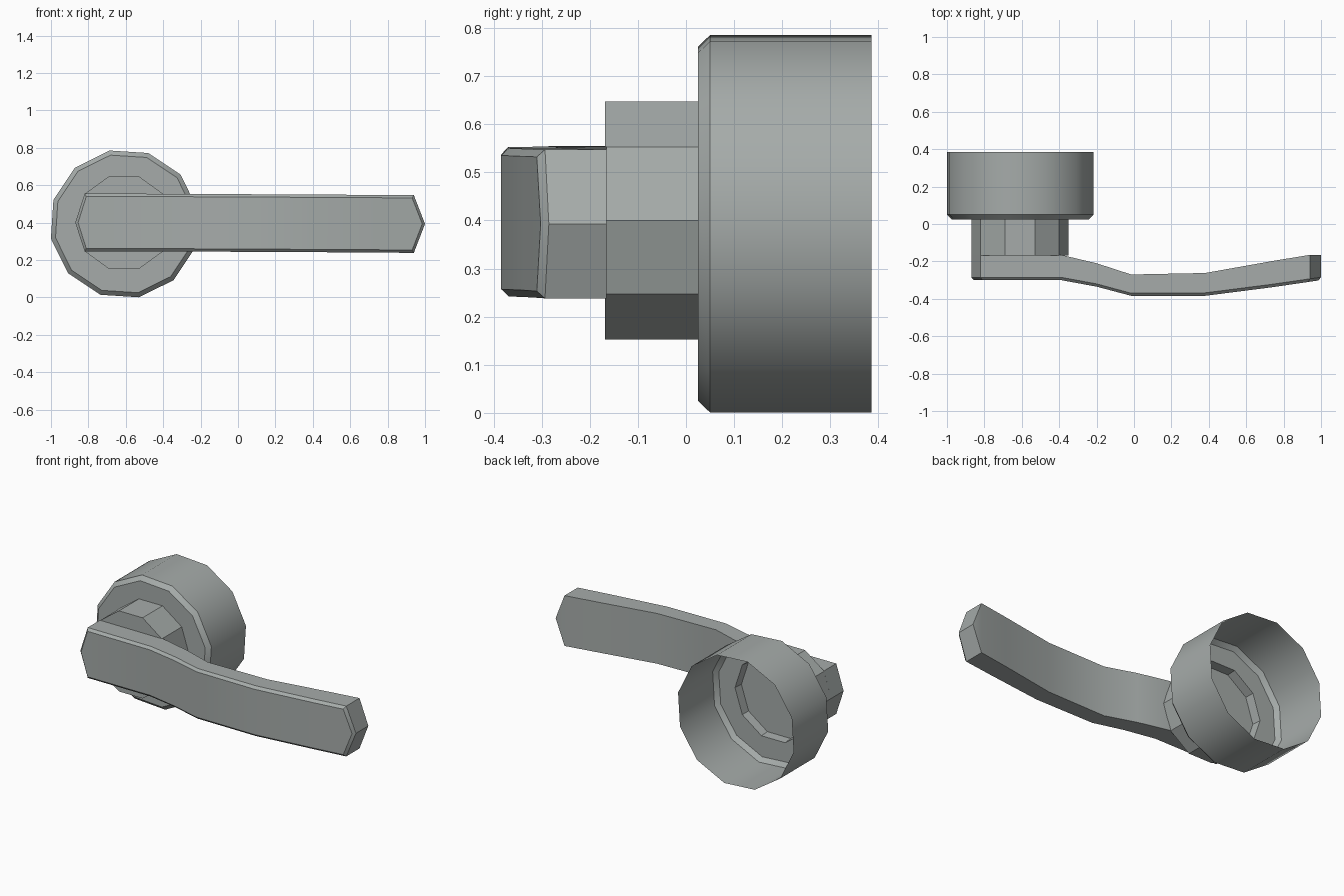
import bpy, bmesh, math

if "Cube" in bpy.data.objects:
    bpy.data.objects.remove(bpy.data.objects["Cube"])

metal = bpy.data.materials.new("grey_metal")
metal.diffuse_color = (0.38, 0.41, 0.40, 1)
metal.use_nodes = True
metal.node_tree.nodes["Principled BSDF"].inputs["Base Color"].default_value = metal.diffuse_color


def finish(name, bm):
    bmesh.ops.recalc_face_normals(bm, faces=bm.faces[:])
    me = bpy.data.meshes.new(name)
    bm.to_mesh(me)
    bm.free()
    me.materials.append(metal)
    ob = bpy.data.objects.new(name, me)
    bpy.context.collection.objects.link(ob)
    bpy.ops.object.select_all(action='DESELECT')
    bpy.context.view_layer.objects.active = ob
    ob.select_set(True)
    bpy.ops.object.shade_smooth_by_angle(angle=math.radians(32))
    return ob


def ring(bm, n, r, y, cx, cz, turn=0.0):
    return [bm.verts.new((cx + r * math.cos(turn + math.tau * i / n), y,
                          cz + r * math.sin(turn + math.tau * i / n))) for i in range(n)]


def skin(bm, a, b):
    n = len(a)
    for i in range(n):
        j = (i + 1) % n
        bm.faces.new((a[i], a[j], b[j], b[i]))


def loop_edges(bm, vs):
    return [bm.edges.get((vs[i - 1], vs[i])) for i in range(len(vs))]


NECK = (10, 0.26)
CX = -0.61

# Round rose: 12-sided open shell, chamfered front edge, hole for the neck
bm = bmesh.new()
turn = math.radians(11.3)
rings = [ring(bm, 12, r, y, -0.608, 0.393, turn)
         for r, y in ((0.4, 0.385), (0.4, 0.05), (0.375, 0.025))]
skin(bm, rings[0], rings[1])
skin(bm, rings[1], rings[2])
hole = ring(bm, *NECK, 0.025, CX, 0.4)
skin_edges = loop_edges(bm, rings[2])
hole_edges = [bm.edges.new((hole[i - 1], hole[i])) for i in range(10)]
bmesh.ops.bridge_loops(bm, edges=skin_edges + hole_edges)
finish("rose", bm)

# Neck: 10-sided block with a shallow recess seen from the back
bm = bmesh.new()
front = ring(bm, *NECK, -0.168, CX, 0.4)
back = ring(bm, *NECK, 0.025, CX, 0.4)
floor = ring(bm, 10, 0.255, -0.03, CX, 0.4)
skin(bm, front, back)
skin(bm, back, floor)
bm.faces.new(front)
bm.faces.new(floor)
finish("neck", bm)

# Lever: x, back y, bevel y, front y, bottom z, top z
stations = [(-0.82, -0.165, -0.285, -0.30, 0.246, 0.555),
            (-0.39, -0.165, -0.285, -0.30, 0.246, 0.554),
            (-0.20, -0.21, -0.32, -0.335, 0.245, 0.553),
            (-0.015, -0.27, -0.37, -0.384, 0.244, 0.552),
            (0.38, -0.262, -0.368, -0.384, 0.242, 0.550),
            (0.74, -0.198, -0.322, -0.338, 0.240, 0.548),
            (0.94, -0.165, -0.293, -0.31, 0.238, 0.547)]
tips = [(-0.87, -0.165, -0.285, -0.30, 0.4), (1.0, -0.165, -0.285, -0.302, 0.393)]

bm = bmesh.new()
loops = []
for layer, inset in ((1, 0), (2, 0), (3, 0.015)):
    last = len(stations) - 1
    top, bottom = [], []
    for k, s in enumerate(stations):
        dx = inset * 0.6 * ((k == 0) - (k == last))
        top.append(bm.verts.new((s[0] + dx, s[layer], s[5] - inset)))
        bottom.append(bm.verts.new((s[0] + dx, s[layer], s[4] + inset)))
    left, right = [bm.verts.new((t[0] + d * inset, t[layer], t[4]))
                   for t, d in zip(tips, (1, -1))]
    loops.append([left] + top + [right] + bottom[::-1])
    if layer != 2:  # back and front faces
        bm.faces.new((left, top[0], bottom[0]))
        bm.faces.new((right, bottom[-1], top[-1]))
        for k in range(last):
            bm.faces.new((top[k], top[k + 1], bottom[k + 1], bottom[k]))
skin(bm, loops[0], loops[1])
skin(bm, loops[1], loops[2])
finish("lever", bm)
